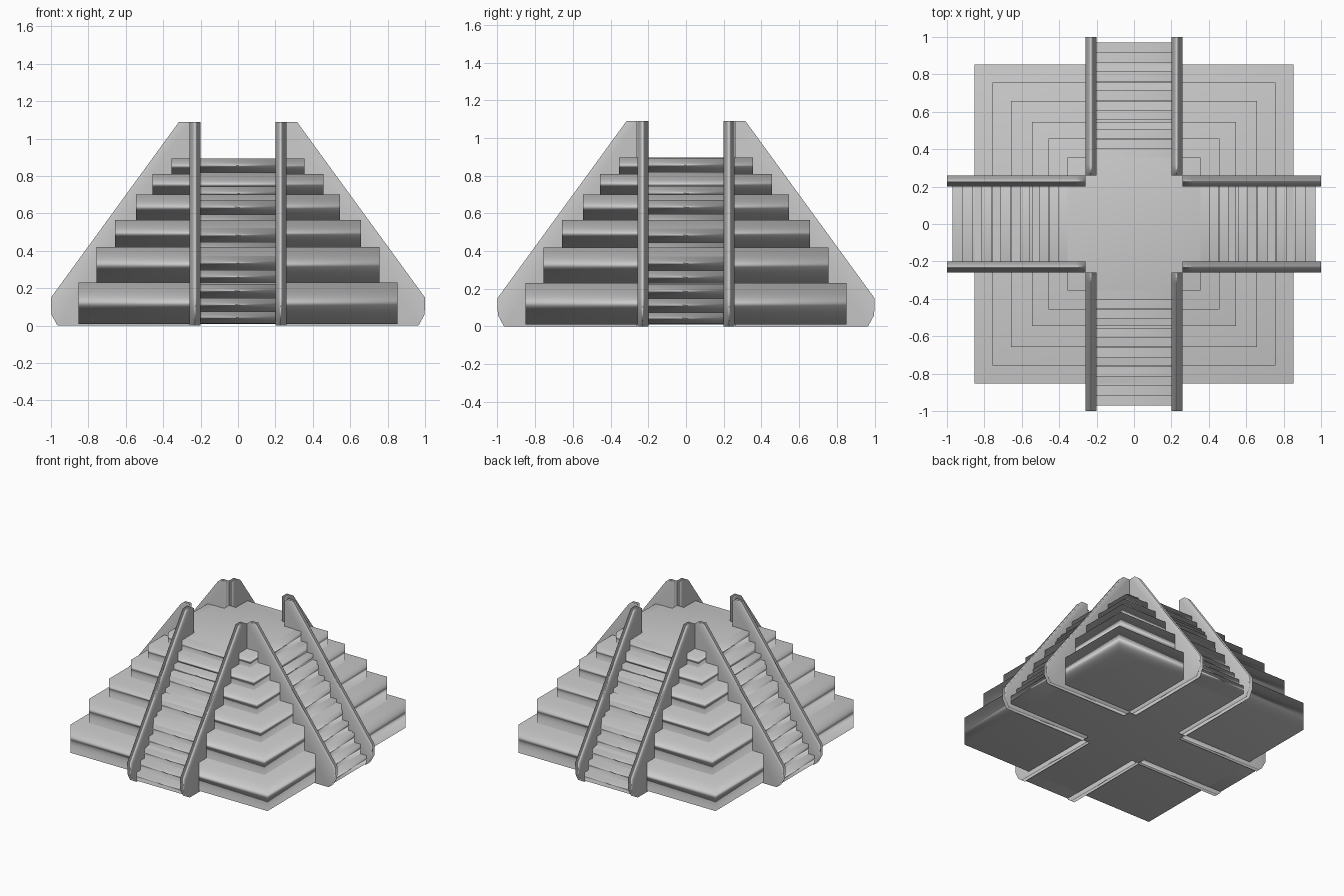
import bpy, bmesh
from math import pi
from mathutils import Matrix

if "Cube" in bpy.data.objects:
    bpy.data.objects.remove(bpy.data.objects["Cube"])


def soften(obj):
    """Smooth shading with normals led by the largest faces."""
    for p in obj.data.polygons:
        p.use_smooth = True
    mod = obj.modifiers.new("soft_normals", 'WEIGHTED_NORMAL')
    mod.mode = 'FACE_AREA'
    mod.weight = 50
    mod.keep_sharp = False


def finish(name, bm):
    mesh = bpy.data.meshes.new(name)
    bm.to_mesh(mesh)
    bm.free()
    obj = bpy.data.objects.new(name, mesh)
    bpy.context.collection.objects.link(obj)
    soften(obj)
    return obj


def box(name, hx, hy, z0, z1):
    """Box centred on the z axis, given half widths and heights."""
    bm = bmesh.new()
    bmesh.ops.create_cube(bm, size=2)
    bm.transform(Matrix.Translation((0, 0, (z0 + z1) / 2))
                 @ Matrix.Diagonal((hx, hy, (z1 - z0) / 2, 1)))
    return finish(name, bm)


def side_wall(name, profile, x0, x1, turn):
    """Extrude a (distance outward, height) profile across x, facing -y, then turn about z."""
    bm = bmesh.new()
    face = bm.faces.new([bm.verts.new((x0, -d, z)) for d, z in profile])
    ext = bmesh.ops.extrude_face_region(bm, geom=[face])
    moved = [v for v in ext["geom"] if isinstance(v, bmesh.types.BMVert)]
    bmesh.ops.translate(bm, verts=moved, vec=(x1 - x0, 0, 0))
    bmesh.ops.recalc_face_normals(bm, faces=bm.faces)
    bm.transform(Matrix.Rotation(turn * pi / 2, 4, 'Z'))
    return finish(name, bm)


# Stacked square terraces: half width, top height
tiers = [(0.852, 0.23), (0.757, 0.42), (0.657, 0.565),
         (0.545, 0.70), (0.457, 0.81), (0.355, 0.895)]
bottom = 0.01
for i, (half, top) in enumerate(tiers):
    box(f"terrace_{i + 1}", half, half, bottom, top)
    bottom = top

# Steps: slabs running right through the pyramid, serving opposite sides at once
STEPS, FOOT, HEAD, HEIGHT = 12, 0.97, 0.352, 0.893
for i in range(STEPS):
    d = FOOT - (FOOT - HEAD) * i / STEPS
    z0, z1 = max(0.012, HEIGHT * i / STEPS), HEIGHT * (i + 1) / STEPS
    box(f"front_back_step_{i + 1}", 0.203, d, z0, z1)
    box(f"left_right_step_{i + 1}", d, 0.203, z0, z1)

# Two sloping side walls beside each of the four staircases
rail = [(0.26, 0.0), (0.965, 0.0), (0.998, 0.06), (1.0, 0.15), (0.315, 1.09), (0.26, 1.09)]
for turn, side in enumerate(("front", "right", "back", "left")):
    for label, s in (("a", -1), ("b", 1)):
        side_wall(f"{side}_side_wall_{label}", rail, s * 0.2, s * 0.258, turn)
